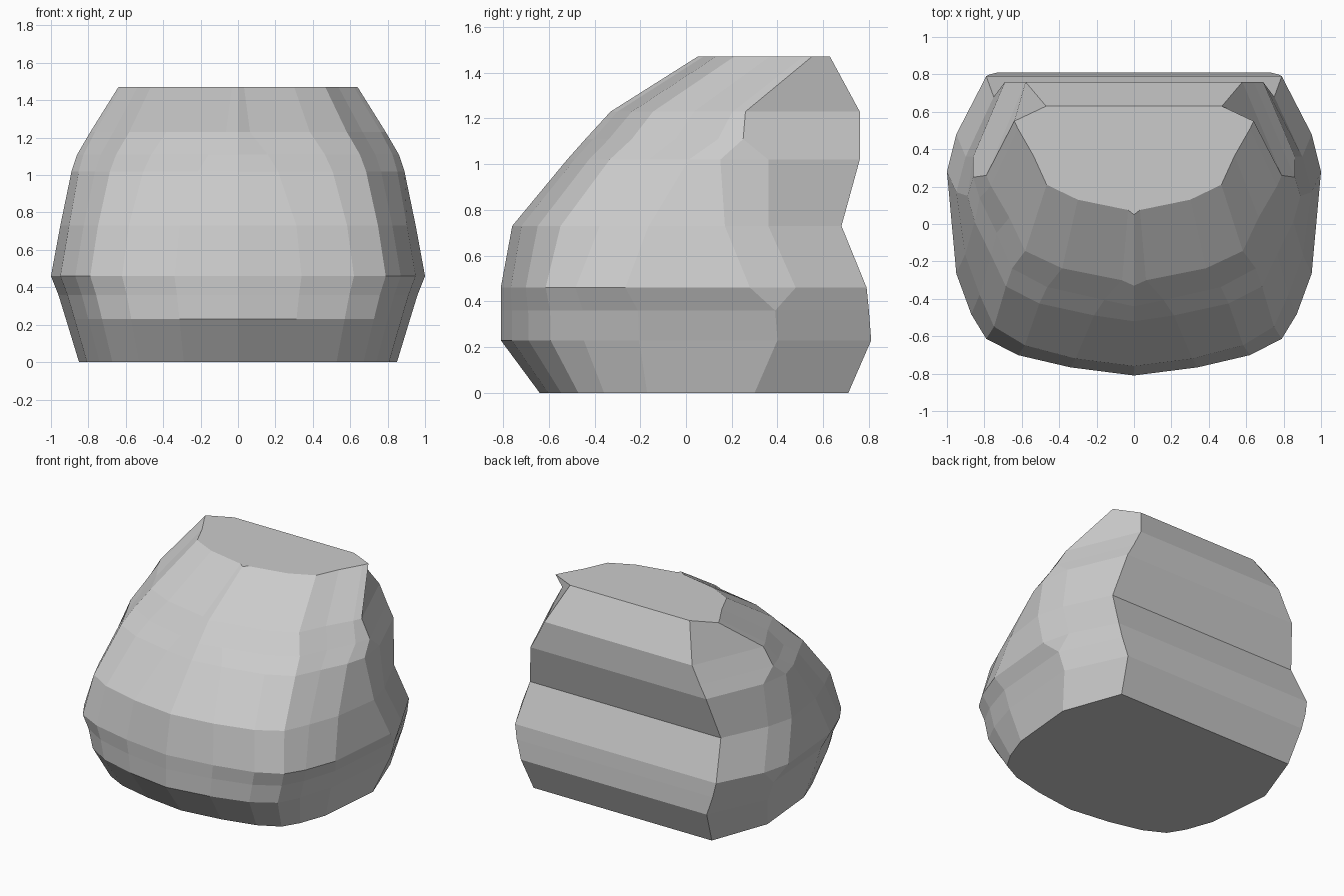
import bpy
import bmesh

cube = bpy.data.objects.get("Cube")
if cube:
    bpy.data.objects.remove(cube, do_unlink=True)

# Height, front y, then half-width and y of the side, rear side and back corner
LEVELS = [
    (0, -.64, (.85, .3), (.85, .3), (.7, .71)),
    (.23, -.81, (.92, .4), (.92, .4), (.73, .81)),
    (.36, -.81, (.96, .39), (.96, .39), (.77, .8)),
    (.46, -.81, (1, .28), (.95, .48), (.79, .79)),
    (.73, -.76, (.95, .17), (.9, .36), (.75, .68)),
    (1.02, -.52, (.89, .15), (.86, .36), (.69, .76)),
    (1.11, -.44, (.86, .25), (.86, .25), (.64, .76)),
    (1.23, -.33, (.79, .26), (.79, .26), (.58, .76)),
    (1.47, .05, (.64, .55), (.64, .55), (.47, .63)),
]

# Rounded front: fractions across and back, for the broad base and narrow top
BASE_ARC = [(.34, .04), (.62, .1), (.79, .18), (.87, .3), (.95, .5)]
TOP_ARC = [(.05, .05), (.47, .16), (.73, .32), (.84, .63), (.97, .92)]


def mix(a, b, factor):
    return a + (b - a) * factor


def half_outline(level):
    """Outline of one level from the front centre to the back centre."""
    z, front, side, rear, back = level
    rise = min(max((z - .46) / .8, 0), 1)
    points = [(0, front)]
    for low, high in zip(BASE_ARC, TOP_ARC):
        across = mix(low[0], high[0], rise ** 3)
        depth = mix(low[1], high[1], rise)
        points.append((side[0] * across, mix(front, side[1], depth)))
    return points + [side, rear, back, (0, back[1])]


def build_ring(bm, level):
    """Closed ring of vertices, mirrored left to right."""
    half = half_outline(level)
    mirrored = [(-x, y) for x, y in reversed(half[1:-1])]
    return [bm.verts.new((x, y, level[0])) for x, y in half + mirrored]


# Faceted shell lofted through the levels and closed at both ends
bm = bmesh.new()
rings = [build_ring(bm, level) for level in LEVELS]
for lower, upper in zip(rings, rings[1:]):
    count = len(lower)
    for i in range(count):
        j = (i + 1) % count
        bm.faces.new((lower[i], lower[j], upper[j], upper[i]))
bm.faces.new(list(reversed(rings[0])))
bm.faces.new(rings[-1])

# Weld the places where the side columns meet
bmesh.ops.remove_doubles(bm, verts=bm.verts[:], dist=.001)
bmesh.ops.recalc_face_normals(bm, faces=bm.faces[:])

mesh = bpy.data.meshes.new("faceted_shell")
bm.to_mesh(mesh)
bm.free()
shell = bpy.data.objects.new("faceted_shell", mesh)
bpy.context.collection.objects.link(shell)

# Plain grey material
grey = bpy.data.materials.new("light_grey")
grey.use_nodes = True
colour = (.6, .6, .6, 1)
grey.diffuse_color = colour
grey.node_tree.nodes["Principled BSDF"].inputs["Base Color"].default_value = colour
mesh.materials.append(grey)
